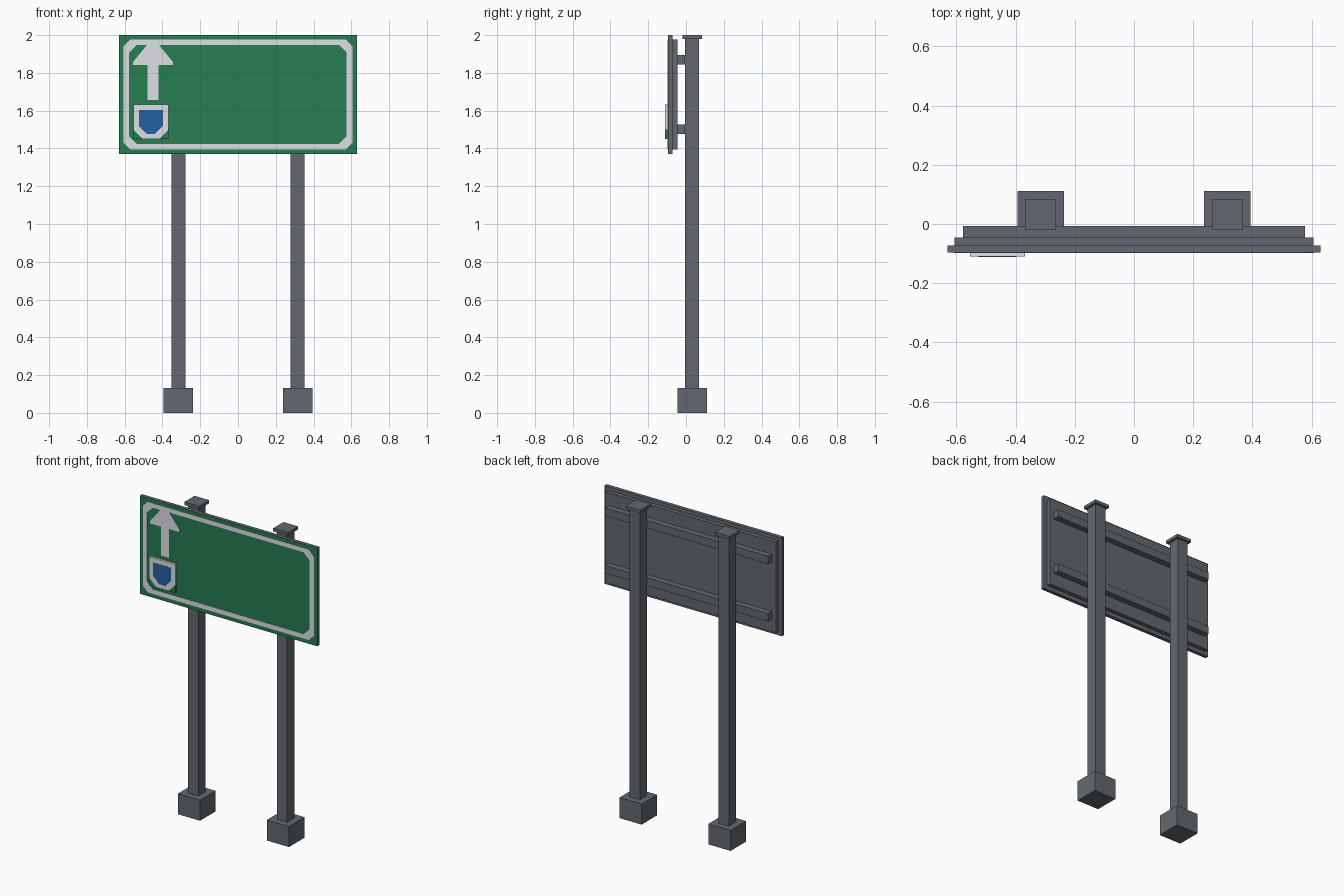
import bpy, bmesh
from mathutils import Vector

if "Cube" in bpy.data.objects:
    bpy.data.objects.remove(bpy.data.objects["Cube"])


def material(name, r, g, b):
    def lin(c):
        c /= 255
        return c / 12.92 if c <= 0.04045 else ((c + 0.055) / 1.055) ** 2.4
    m = bpy.data.materials.new(name)
    m.diffuse_color = (lin(r), lin(g), lin(b), 1)
    m.use_nodes = True
    m.node_tree.nodes["Principled BSDF"].inputs["Base Color"].default_value = m.diffuse_color
    return m


GREY = material("grey metal", 99, 105, 112)
GREEN = material("sign green", 38, 125, 82)
WHITE = material("reflective white", 222, 224, 228)
BLUE = material("shield blue", 36, 97, 165)


def finish(name, bm, mats):
    bmesh.ops.recalc_face_normals(bm, faces=bm.faces[:])
    me = bpy.data.meshes.new(name)
    bm.to_mesh(me)
    bm.free()
    for m in mats:
        me.materials.append(m)
    ob = bpy.data.objects.new(name, me)
    bpy.context.collection.objects.link(ob)
    return ob


def box(name, x, y, z, *mats):
    """Box from (min, max) ranges."""
    bm = bmesh.new()
    bmesh.ops.create_cube(bm, size=1)
    for v in bm.verts:
        v.co = Vector([(r[0] + r[1]) / 2 + c * (r[1] - r[0])
                       for r, c in zip((x, y, z), v.co)])
    return finish(name, bm, mats)


def plate(name, polygons, front, back, mat):
    """Flat x-z polygons, extruded from front to back along y."""
    bm = bmesh.new()
    for poly in polygons:
        bm.faces.new([bm.verts.new((x, front, z)) for x, z in poly])
    bmesh.ops.remove_doubles(bm, verts=bm.verts[:], dist=1e-5)
    ext = bmesh.ops.extrude_face_region(bm, geom=bm.faces[:], use_keep_orig=True)
    for v in ext["geom"]:
        if isinstance(v, bmesh.types.BMVert):
            v.co.y = back
    return finish(name, bm, [mat])


def chamfered(x0, x1, z0, z1, c):
    return [(x0 + c, z0), (x1 - c, z0), (x1, z0 + c), (x1, z1 - c),
            (x1 - c, z1), (x0 + c, z1), (x0, z1 - c), (x0, z0 + c)]


# Posts with footings and caps
PY = 0.0325
for side, px in (("left", -0.3155), ("right", 0.3155)):
    for part, h, z in (("footing", 0.0785, (0, 0.132)),
                       ("post", 0.037, (0.13, 1.981)),
                       ("post_cap", 0.052, (1.98, 2.0))):
        box(f"{side}_{part}", (px - h, px + h), (PY - h, PY + h), z, GREY)

# Sign panel, backing panel and mounting rails
FRONT = -0.096
panel = box("sign_panel", (-0.63, 0.63), (FRONT, -0.0725), (1.37, 2.0), GREY, GREEN)
for f in panel.data.polygons:
    f.material_index = int(f.normal.y < -0.5)
box("backing_panel", (-0.606, 0.606), (-0.073, -0.0455), (1.395, 1.977), GREY)
for name, z in (("lower_rail", 1.502), ("upper_rail", 1.87)):
    box(name, (-0.578, 0.578), (-0.046, -0.006), (z - 0.025, z + 0.025), GREY)

# White border ring
outer = chamfered(-0.607, 0.607, 1.395, 1.976, 0.035)
inner = chamfered(-0.576, 0.575, 1.424, 1.948, 0.04)
ring = [(outer[i], outer[(i + 1) % 8], inner[(i + 1) % 8], inner[i]) for i in range(8)]
plate("border", ring, FRONT - 0.002, FRONT, WHITE)

# Up arrow: shaft and clipped head
AX = -0.45
half = [(0.029, 1.657), (0.029, 1.842), (0.105, 1.842), (0.105, 1.858), (0.032, 1.948)]
arrow = [(AX + x, z) for x, z in half] + [(AX - x, z) for x, z in reversed(half)]
plate("arrow", [arrow], FRONT - 0.002, FRONT, WHITE)

# Route shield: white plate with green lower corners and a blue centre
x0, x1, z0, z1, c = -0.553, -0.368, 1.45, 1.633, 0.05
plate("shield", [[(x0 + c, z0), (x1 - c, z0), (x1, z0 + c), (x1, z1), (x0, z1), (x0, z0 + c)]],
      -0.11, FRONT, WHITE)
plate("shield_corners", [[(x0, z0), (x0 + c, z0), (x0, z0 + c)],
                         [(x1, z0), (x1, z0 + c), (x1 - c, z0)]], -0.11, FRONT, GREEN)
bx0, bx1, bz0, bz1, c = -0.525, -0.398, 1.477, 1.604, 0.042
plate("shield_centre", [[(bx0 + c, bz0), (bx1 - c, bz0), (bx1, bz0 + c), (bx1, bz1),
                         (bx0, bz1), (bx0, bz0 + c)]], -0.111, -0.109, BLUE)
